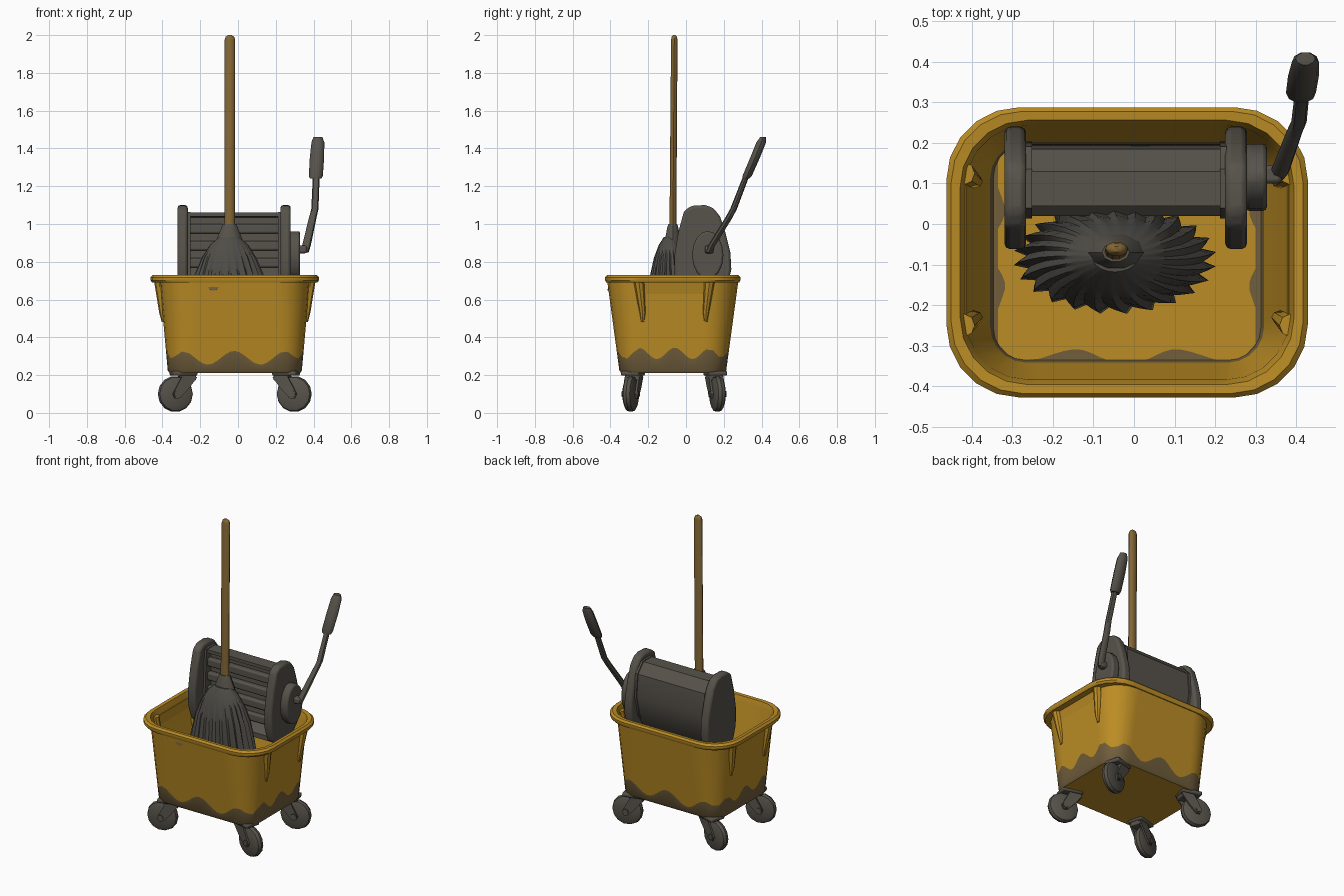
import bpy, bmesh, math
from mathutils import Matrix, Vector

if "Cube" in bpy.data.objects:
    bpy.data.objects.remove(bpy.data.objects["Cube"])


def material(name, rgb):
    m = bpy.data.materials.new(name)
    m.diffuse_color = (*rgb, 1)
    m.use_nodes = True
    m.node_tree.nodes["Principled BSDF"].inputs["Base Color"].default_value = m.diffuse_color
    return m


YELLOW = material("yellow plastic", (0.50, 0.265, 0.018))
DIRT = material("brown grime", (0.165, 0.112, 0.045))
GREY = material("grey plastic", (0.095, 0.086, 0.070))
MOP = material("dark mop yarn", (0.078, 0.073, 0.062))
WOOD = material("wooden handle", (0.23, 0.135, 0.035))


def finish(name, bm, mats, angle=35, bevel=0, matrix=None):
    bmesh.ops.recalc_face_normals(bm, faces=bm.faces)
    me = bpy.data.meshes.new(name)
    if matrix:
        bm.transform(matrix)
    bm.to_mesh(me)
    bm.free()
    for m in mats:
        me.materials.append(m)
    ob = bpy.data.objects.new(name, me)
    bpy.context.collection.objects.link(ob)
    bpy.ops.object.select_all(action='DESELECT')
    ob.select_set(True)
    bpy.context.view_layer.objects.active = ob
    bpy.ops.object.shade_smooth_by_angle(angle=math.radians(angle))
    if bevel:
        mod = ob.modifiers.new("soft edges", 'BEVEL')
        mod.width = bevel
        mod.segments = 2
    return ob


def loft(rings, colours=None):
    """Skin a stack of rings and cap both ends."""
    bm = bmesh.new()
    vs = [[bm.verts.new(p) for p in r] for r in rings]
    n = len(vs[0])
    for k in range(len(vs) - 1):
        for i in range(n):
            j = (i + 1) % n
            f = bm.faces.new((vs[k][i], vs[k][j], vs[k + 1][j], vs[k + 1][i]))
            if colours:
                f.material_index = colours[k]
    bm.faces.new(vs[0])
    bm.faces.new(vs[-1])
    return bm


def stack(name, rows, mat, sides=10, angle=40, matrix=None):
    """Rows of (x, y, z, rx, ry) make a round upright part."""
    rings = [[(x + rx * math.cos(2 * math.pi * i / sides),
               y + ry * math.sin(2 * math.pi * i / sides), z) for i in range(sides)]
             for x, y, z, rx, ry in rows]
    return finish(name, loft(rings), [mat], angle, matrix=matrix)


def extrude_x(name, profile, x0, x1, mat, bevel=0, matrix=None):
    """Extrude a (y, z) profile along x."""
    rings = [[(x, y, z) for y, z in profile] for x in (x0, x1)]
    return finish(name, loft(rings), [mat], 30, bevel, matrix)


def box(name, x0, x1, y0, y1, z0, z1, mat, bevel=0, matrix=None):
    extrude_x(name, [(y0, z0), (y1, z0), (y1, z1), (y0, z1)], x0, x1, mat, bevel, matrix)


# Bucket: rounded rectangles lofted up the outside, over the rim, down the inside
CX, CY = -0.017, -0.07


def wave(x, y, nx, ny):
    front = 0.292 + 0.036 * math.cos(2 * math.pi * (x + 0.02) / 0.27)
    side = 0.315 + 0.03 * math.cos(2 * math.pi * (y + 0.06) / 0.19)
    return front * ny * ny + side * nx * nx


def rounded(hx, hy, r, z):
    pts = []
    corners = [(1, 1), (-1, 1), (-1, -1), (1, -1)]
    for c, (sx, sy) in enumerate(corners):
        for s in range(6):
            a = math.pi / 2 * (c + s / 5)
            pts.append((CX + sx * (hx - r) + r * math.cos(a),
                        CY + sy * (hy - r) + r * math.sin(a), math.cos(a), math.sin(a)))
        tx, ty = corners[(c + 1) % 4]
        p, a = pts[-1], math.pi / 2 * (c + 1)
        q = (CX + tx * (hx - r) + r * math.cos(a), CY + ty * (hy - r) + r * math.sin(a))
        for s in range(1, 20):
            t = s / 20
            pts.append((p[0] + (q[0] - p[0]) * t, p[1] + (q[1] - p[1]) * t, p[2], p[3]))
    return [(x, y, wave(x, y, nx, ny) if z is None else z) for x, y, nx, ny in pts]


def wall(hx0, hy0, hx1, hy1, r0, r1, z0, z1):
    """Wall ring that follows the grime line."""
    low, high = rounded(hx0, hy0, r0, z0), rounded(hx1, hy1, r1, z1)
    mid = rounded((hx0 + hx1) / 2, (hy0 + hy1) / 2, (r0 + r1) / 2, None)
    return [Vector(a).lerp(Vector(b), (m[2] - z0) / (z1 - z0))
            for a, b, m in zip(low, high, mid)]


floor_edge = [(CX + (x - CX) * (0.4 + 2 * z), CY + (y - CY) * (0.4 + 2 * z), 0.232)
              for x, y, z in rounded(0.31, 0.262, 0.07, None)]
floor_edge = [(max(-0.335, min(0.30, x)), max(-0.336, min(0.195, y)), z) for x, y, z in floor_edge]
rings = [
    rounded(0.345, 0.272, 0.10, 0.21),
    rounded(0.355, 0.283, 0.11, 0.225),
    wall(0.355, 0.283, 0.397, 0.346, 0.11, 0.17, 0.225, 0.69),
    rounded(0.397, 0.346, 0.17, 0.69),
    rounded(0.438, 0.352, 0.18, 0.69),
    rounded(0.446, 0.358, 0.18, 0.702),
    rounded(0.446, 0.358, 0.18, 0.718),
    rounded(0.434, 0.348, 0.175, 0.73),
    rounded(0.412, 0.326, 0.165, 0.728),
    rounded(0.400, 0.314, 0.155, 0.69),
    rounded(0.338, 0.272, 0.09, 0.25),
    rounded(0.330, 0.266, 0.08, 0.232),
    floor_edge,
]
finish("bucket", loft(rings, [1, 1, 0, 0, 0, 0, 0, 0, 0, 0, 1, 1]), [YELLOW, DIRT], 35)

# Tapered ribs under the rim on both ends
for s in (-1, 1):
    for name, y, lean in (("front", -0.25, 0.02), ("back", 0.125, -0.02)):
        rows = [(CX + s * 0.375, y + lean, 0.48, 0.012, 0.008),
                (CX + s * 0.378, y + lean, 0.53, 0.022, 0.017),
                (CX + s * 0.402, y, 0.70, 0.026, 0.028)]
        stack(f"{name}_rib", rows, YELLOW, 8)

# Grime spot below the front rim
stack("grime_spot", [(0, 0, 0, 0.03, 0.025), (0, 0, 0.004, 0.03, 0.025)], DIRT, 10,
      matrix=Matrix.Translation((-0.13, -0.408, 0.672)) @ Matrix.Rotation(math.radians(82), 4, 'X'))

# Casters, turned outward at each corner
for sx in (-1, 1):
    for sy in (-1, 1):
        turn = math.atan2(sy * math.sin(0.26), sx * math.cos(0.26))
        m = Matrix.Translation((CX + sx * 0.252, -0.063 + sy * 0.213, 0)) @ Matrix.Rotation(turn, 4, 'Z')
        lay = m @ Matrix.Translation((0.065, 0, 0.1)) @ Matrix.Rotation(math.pi / 2, 4, 'X')
        stack("caster_wheel", [(0, 0, z, r, r) for z, r in
                               ((-0.027, 0.07), (-0.018, 0.09), (0, 0.096), (0.018, 0.09), (0.027, 0.07))],
              GREY, 14, 30, lay)
        stack("caster_axle", [(0, 0, z, 0.018, 0.018) for z in (-0.046, 0.046)], GREY, 10, 30, lay)
        box("caster_bridge", -0.04, 0.04, -0.04, 0.04, 0.172, 0.2, GREY, 0.006, m)
        box("caster_mount", -0.045, 0.085, -0.05, 0.05, 0.197, 0.222, GREY, 0.008, m)
        arm = [(-0.045, 0.19), (0.04, 0.19), (0.088, 0.10), (0.075, 0.075), (0.05, 0.078), (0.0, 0.13)]
        for s in (-1, 1):
            bm = loft([[(x, s * y, z) for x, z in arm] for y in (0.029, 0.04)])
            finish("caster_fork", bm, [GREY], 30, 0, m)

# Wringer side plates
plate = [(-0.01, 1.07), (0.03, 1.097), (0.10, 1.10), (0.145, 1.085), (0.18, 1.04), (0.21, 0.95),
         (0.235, 0.85), (0.24, 0.76), (0.22, 0.67), (0.15, 0.60), (0.05, 0.58), (-0.03, 0.63),
         (-0.06, 0.72), (-0.062, 0.83), (-0.04, 0.96)]
for name, x in (("left", -0.32), ("right", 0.225)):
    extrude_x(f"{name}_wringer_plate", plate, x, x + 0.054, GREY, 0.014)

# Wringer press body with hollow front, end flanges and front slats
body = [(0.045, 1.06), (0.13, 1.06), (0.185, 1.0), (0.198, 0.86), (0.165, 0.72), (0.10, 0.62),
        (0.02, 0.60), (0.02, 0.63), (0.07, 0.68), (0.085, 0.85), (0.085, 1.035), (0.045, 1.04)]
extrude_x("wringer_body", body, -0.268, 0.228, GREY)
flange = [(CYZ[0] + (0.006 if CYZ[0] > 0.1 else -0.006), CYZ[1] + 0.004) for CYZ in body[:7]]
for x in (-0.268, 0.212):
    extrude_x("wringer_flange", flange, x, x + 0.016, GREY)
for z in (0.975, 0.885, 0.795, 0.705):
    box("wringer_slat", -0.262, 0.222, 0.05, 0.09, z - 0.026, z + 0.026, GREY, 0.01)

# Pivot boss on the right plate
boss = [(0.115 + 0.083 * math.cos(2 * math.pi * i / 16), 0.835 + 0.128 * math.sin(2 * math.pi * i / 16))
        for i in range(16)]
extrude_x("pivot_boss", boss, 0.275, 0.328, GREY, 0.01)

# Lever and its grip
box("lever_pivot", 0.315, 0.365, 0.10, 0.145, 0.845, 0.885, GREY, 0.01)
stack("lever", [(0.352, 0.12, 0.85, 0.022, 0.016), (0.362, 0.135, 0.885, 0.023, 0.019),
                (0.395, 0.225, 1.03, 0.02, 0.019), (0.407, 0.252, 1.08, 0.019, 0.018),
                (0.415, 0.325, 1.27, 0.018, 0.016)], GREY, 8)
stack("lever_grip", [(0.411, 0.318, 1.24, 0.03, 0.018), (0.412, 0.324, 1.255, 0.037, 0.026),
                     (0.418, 0.365, 1.35, 0.038, 0.027), (0.423, 0.398, 1.432, 0.034, 0.027),
                     (0.423, 0.408, 1.46, 0.024, 0.016)], GREY, 10)

# Mop handle and collar
stack("mop_handle", [(-0.045, -0.07, 0.9, 0.028, 0.019), (-0.043, -0.062, 1.975, 0.028, 0.018),
                     (-0.043, -0.062, 1.992, 0.022, 0.014), (-0.043, -0.062, 2.0, 0.01, 0.007)], WOOD, 10)
stack("mop_collar", [(-0.045, -0.072, 0.88, 0.078, 0.05), (-0.045, -0.07, 0.925, 0.066, 0.042),
                     (-0.045, -0.07, 0.985, 0.042, 0.03), (-0.045, -0.07, 1.0, 0.034, 0.024)], GREY, 10)

# Mop head: saw-toothed strands that flare and twist toward the floor
rows = [(0.93, 0.055, 0.035, 0), (0.89, 0.10, 0.06, 0.03), (0.82, 0.143, 0.085, 0.05),
        (0.73, 0.178, 0.103, 0.08), (0.60, 0.205, 0.117, 0.10), (0.45, 0.23, 0.128, 0.12),
        (0.34, 0.238, 0.130, 0.14), (0.30, 0.215, 0.118, 0.14)]
strands = []
for z, rx, ry, tooth in rows:
    ring = []
    for i in range(72):
        a = 2 * math.pi * i / 72 + (0.93 - z) * 0.35
        k = 1 + tooth * ((i % 3) / 2 - 0.6)
        ring.append((-0.047 + rx * k * math.cos(a), -0.083 + (0.93 - z) * -0.004 + ry * k * math.sin(a), z))
    strands.append(ring)
finish("mop_head", loft(strands), [MOP], 30)
